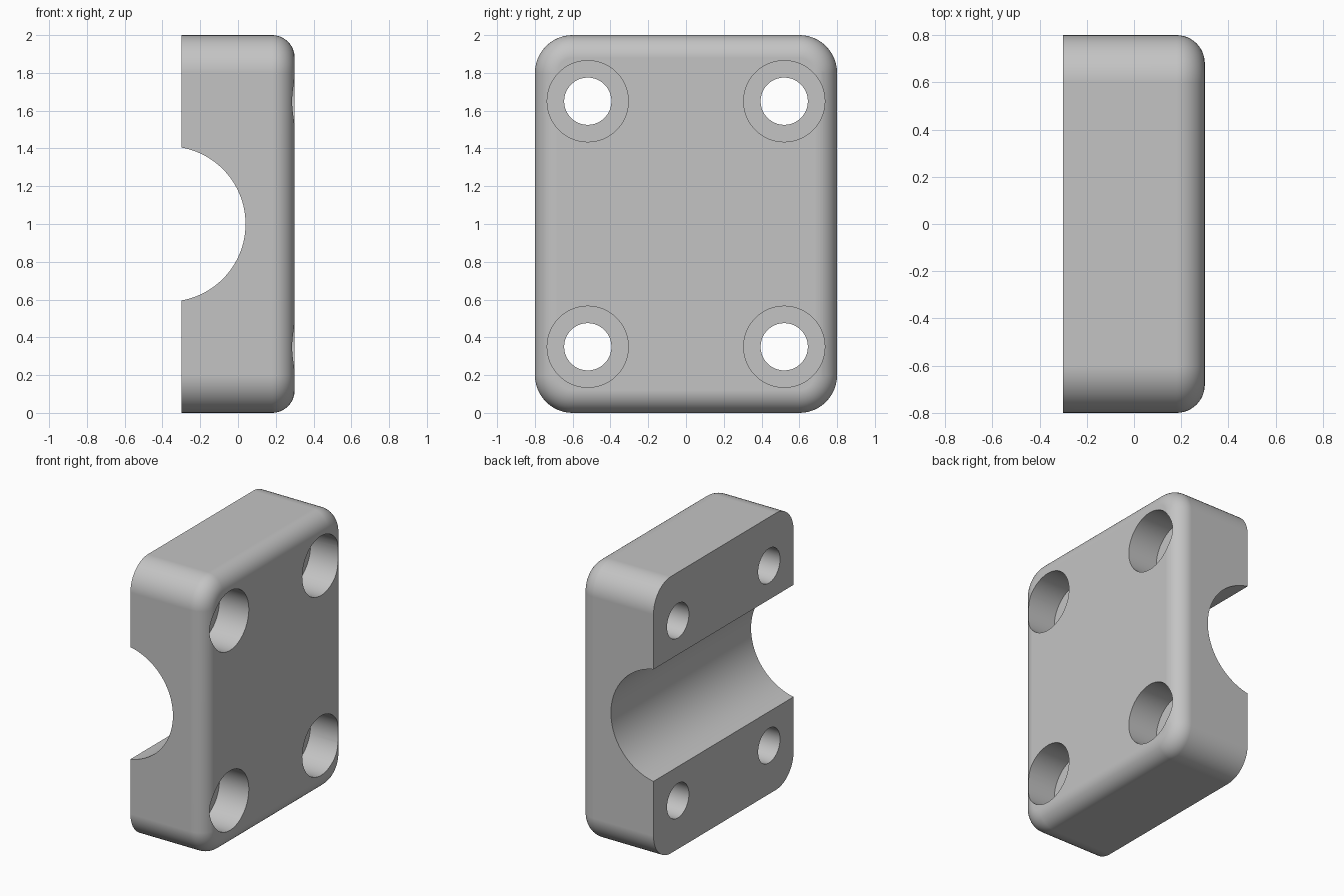
import bpy
import bmesh
from math import cos, sin, pi
from mathutils import Matrix

if "Cube" in bpy.data.objects:
    bpy.data.objects.remove(bpy.data.objects["Cube"])

HALF_X, HALF_Y, HEIGHT = 0.3, 0.8, 2.0
CORNER, FILLET = 0.2, 0.12
STEPS = 12

grey = bpy.data.materials.new("plain_grey")
grey.use_nodes = True
colour = (0.55, 0.55, 0.55, 1)
grey.diffuse_color = colour
grey.node_tree.nodes["Principled BSDF"].inputs["Base Color"].default_value = colour


def finish(name, bm):
    bmesh.ops.recalc_face_normals(bm, faces=bm.faces)
    mesh = bpy.data.meshes.new(name)
    bm.to_mesh(mesh)
    bm.free()
    mesh.materials.append(grey)
    obj = bpy.data.objects.new(name, mesh)
    bpy.context.collection.objects.link(obj)
    return obj


def outline(bm, x, inset):
    """Rounded rectangle across y and z, shrunk by inset."""
    ring = []
    for k, (sy, sz) in enumerate([(1, 1), (-1, 1), (-1, -1), (1, -1)]):
        for i in range(STEPS + 1):
            a = (k + i / STEPS) * pi / 2
            r = CORNER - inset
            ring.append(bm.verts.new((x, sy * (HALF_Y - CORNER) + r * cos(a),
                                      HEIGHT / 2 + sz * (HEIGHT / 2 - CORNER) + r * sin(a))))
    return ring


def cylinder(name, axis, radius, depth, centre, segments=64):
    bm = bmesh.new()
    turn = Matrix.Rotation(pi / 2, 4, "Y" if axis == "X" else "X")
    bmesh.ops.create_cone(bm, cap_ends=True, segments=segments, radius1=radius,
                          radius2=radius, depth=depth,
                          matrix=Matrix.Translation(centre) @ turn)
    obj = finish(name, bm)
    obj.hide_render = True
    return obj


# Block with rounded corners and a filleted outer face
bm = bmesh.new()
rings = [outline(bm, -HALF_X, 0)]
for i in range(STEPS + 1):
    a = i / STEPS * pi / 2
    rings.append(outline(bm, HALF_X - FILLET * (1 - sin(a)), FILLET * (1 - cos(a))))
for low, high in zip(rings, rings[1:]):
    for j in range(len(low)):
        n = (j + 1) % len(low)
        bm.faces.new((low[j], low[n], high[n], high[j]))
bm.faces.new(rings[0])
bm.faces.new(rings[-1])
block = finish("clamp_block", bm)

# Round channel, bolt holes and counterbores
cutters = [cylinder("channel_cutter", "Y", 0.411, 2, (-0.371, 0, 1), 128)]
for y in (-0.52, 0.52):
    for z in (0.35, 1.65):
        cutters.append(cylinder("bolt_hole_cutter", "X", 0.125, 1, (0, y, z)))
        cutters.append(cylinder("counterbore_cutter", "X", 0.215, 0.4, (0.265, y, z)))

bpy.context.view_layer.objects.active = block
for cutter in cutters:
    mod = block.modifiers.new("cut", "BOOLEAN")
    mod.operation = "DIFFERENCE"
    mod.solver = "EXACT"
    mod.object = cutter
    bpy.ops.object.modifier_apply(modifier=mod.name)
for cutter in cutters:
    bpy.data.objects.remove(cutter)

# Smooth curves, crisp cut edges
bpy.ops.object.select_all(action="DESELECT")
block.select_set(True)
bpy.ops.object.shade_smooth_by_angle(angle=pi / 6)
weighted = block.modifiers.new("even_shading", "WEIGHTED_NORMAL")
weighted.keep_sharp = True
